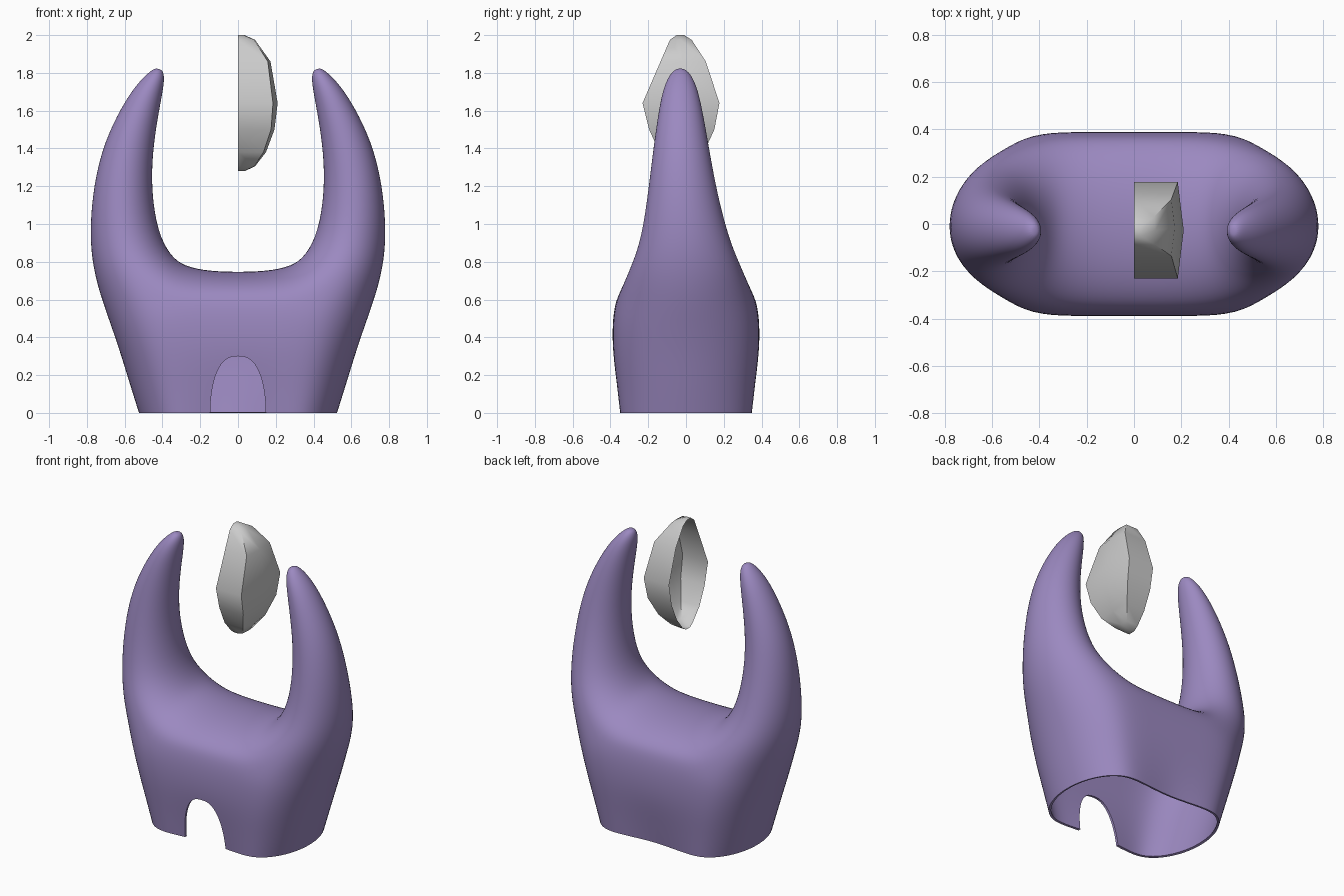
import bpy, bmesh
from math import sin, cos, pi

if "Cube" in bpy.data.objects:
    bpy.data.objects.remove(bpy.data.objects["Cube"])

def make_object(name, bm, mat=None):
    bmesh.ops.recalc_face_normals(bm, faces=bm.faces)
    me = bpy.data.meshes.new(name)
    bm.to_mesh(me)
    bm.free()
    ob = bpy.data.objects.new(name, me)
    bpy.context.collection.objects.link(ob)
    if mat:
        me.materials.append(mat)
    return ob

def bridge(bm, a, b, closed=False):
    n = len(a)
    for i in range(n if closed else n - 1):
        j = (i + 1) % n
        bm.faces.new((a[i], a[j], b[j], b[i]))

def smooth(ob, angle):
    bpy.ops.object.select_all(action='DESELECT')
    ob.select_set(True)
    bpy.context.view_layer.objects.active = ob
    bpy.ops.object.convert(target='MESH')
    bpy.ops.object.shade_smooth_by_angle(angle=angle)

purple = bpy.data.materials.new("purple")
purple.diffuse_color = (0.33, 0.25, 0.53, 1)
purple.use_nodes = True
purple.node_tree.nodes["Principled BSDF"].inputs["Base Color"].default_value = purple.diffuse_color

# Body wall: half rings from front centre round the side to back centre
bm = bmesh.new()
STEP = pi / 8
# z, half width, half depth, straight front length, waist depth lost at centre
levels = [(0, .53, .355, .30, .03), (.15, .578, .37, .32, .015), (.32, .63, .388, .35, 0),
          (.47, .682, .39, .37, 0), (.58, .722, .376, .38, 0)]
rings = []
for z, w, d, a, waist in levels:
    pts = [(0, -d + waist), (a / 2, -d + waist / 2)]
    pts += [(a + (w - a) * cos(-pi / 2 + i * STEP), d * sin(-pi / 2 + i * STEP)) for i in range(9)]
    pts += [(a / 2, d - waist / 2), (0, d - waist)]
    rings.append([bm.verts.new((max(x, 0) if x > 1e-6 else 0, y, z)) for x, y in pts])
for a, b in zip(rings, rings[1:]):
    bridge(bm, a, b)
top = rings[-1]

# Saddle between the horns: columns arching from back to front
_, _, d, a, _ = levels[-1]
def column(x, bend, rise, back, front):
    mid = []
    for i in range(1, 8):
        t = i * STEP
        mid.append(bm.verts.new((x - bend * sin(t), d * cos(t), .58 + rise * sin(t))))
    return [back] + mid + [front]
cols = [column(0, 0, .17, top[12], top[0]),
        column(a / 2, .04, .174, top[11], top[1]),
        column(a, .10, .20, top[10], top[2])]
for p, q in zip(cols, cols[1:]):
    bridge(bm, p, q)

# Horn: rings given by inner point, outer point, half depth, y centre
prev = top[2:11] + cols[2][1:8]
horn = [(.352, .83, .762, .72, .295, 0), (.422, .96, .79, .90, .235, -.005),
        (.455, 1.18, .777, 1.15, .187, -.018), (.449, 1.38, .727, 1.39, .153, -.025),
        (.423, 1.56, .642, 1.58, .124, -.028), (.397, 1.70, .552, 1.725, .095, -.03),
        (.388, 1.775, .478, 1.80, .06, -.03), (.398, 1.812, .442, 1.824, .028, -.03)]
for xi, zi, xo, zo, dep, cy in horn:
    ring = []
    for i in range(16):
        t = -pi / 2 + i * STEP
        k = (1 + cos(t)) / 2
        ring.append(bm.verts.new((xi + (xo - xi) * k, cy + dep * sin(t), zi + (zo - zi) * k)))
    bridge(bm, prev, ring, True)
    prev = ring
tip = bm.verts.new((.42, -.03, 1.822))
for i in range(16):
    bm.faces.new((prev[i], prev[(i + 1) % 16], tip))
body = make_object("horned_body", bm, purple)
m = body.modifiers.new("mirror", 'MIRROR')
m.merge_threshold = .001
s = body.modifiers.new("subsurf", 'SUBSURF')
s.levels = s.render_levels = 2
s = body.modifiers.new("wall", 'SOLIDIFY')
s.thickness, s.offset = .015, -1

# Arched doorway cut through the front wall
arch = [(.148, -.1)]
for i in range(25):
    t = pi * i / 24
    c = cos(t)
    arch.append((.147 * (1 if c > 0 else -1) * abs(c) ** .75, .3 * sin(t)))
arch.append((-.148, -.1))
bm = bmesh.new()
near = [bm.verts.new((x, -.6, z)) for x, z in arch]
far = [bm.verts.new((x, -.1, z)) for x, z in arch]
bridge(bm, near, far, True)
bm.faces.new(near)
bm.faces.new(far)
cutter = make_object("doorway_cutter", bm)
cutter.hide_render = True
b = body.modifiers.new("doorway", 'BOOLEAN')
b.operation, b.solver, b.object = 'DIFFERENCE', 'EXACT', cutter
smooth(body, .9)
bpy.data.objects.remove(cutter)

# Floating half crystal, open on its x = 0 side
bm = bmesh.new()
# z, corner x, ridge x, front y, back y
gem = [(2.0, .03, .035, -.05, -.01), (1.975, .085, .09, -.085, .03), (1.86, .158, .172, -.135, .105),
       (1.64, .185, .21, -.23, .177), (1.50, .175, .193, -.195, .15),
       (1.38, .135, .148, -.14, .095), (1.305, .085, .09, -.075, .035), (1.28, .03, .035, -.045, 0)]
prev = None
loops = []
for z, cx, rx, yf, yb in gem:
    pts = [(0, yf), (cx, yf), (rx, (yf + yb) / 2), (cx, yb), (0, yb)]
    ring = [bm.verts.new((x, y, z)) for x, y in pts]
    if prev:
        bridge(bm, prev, ring)
    prev = ring
    loops.append(ring)
bm.faces.new(loops[0])
bm.faces.new(loops[-1])
crystal = make_object("half_crystal", bm)
smooth(crystal, 1.0)
